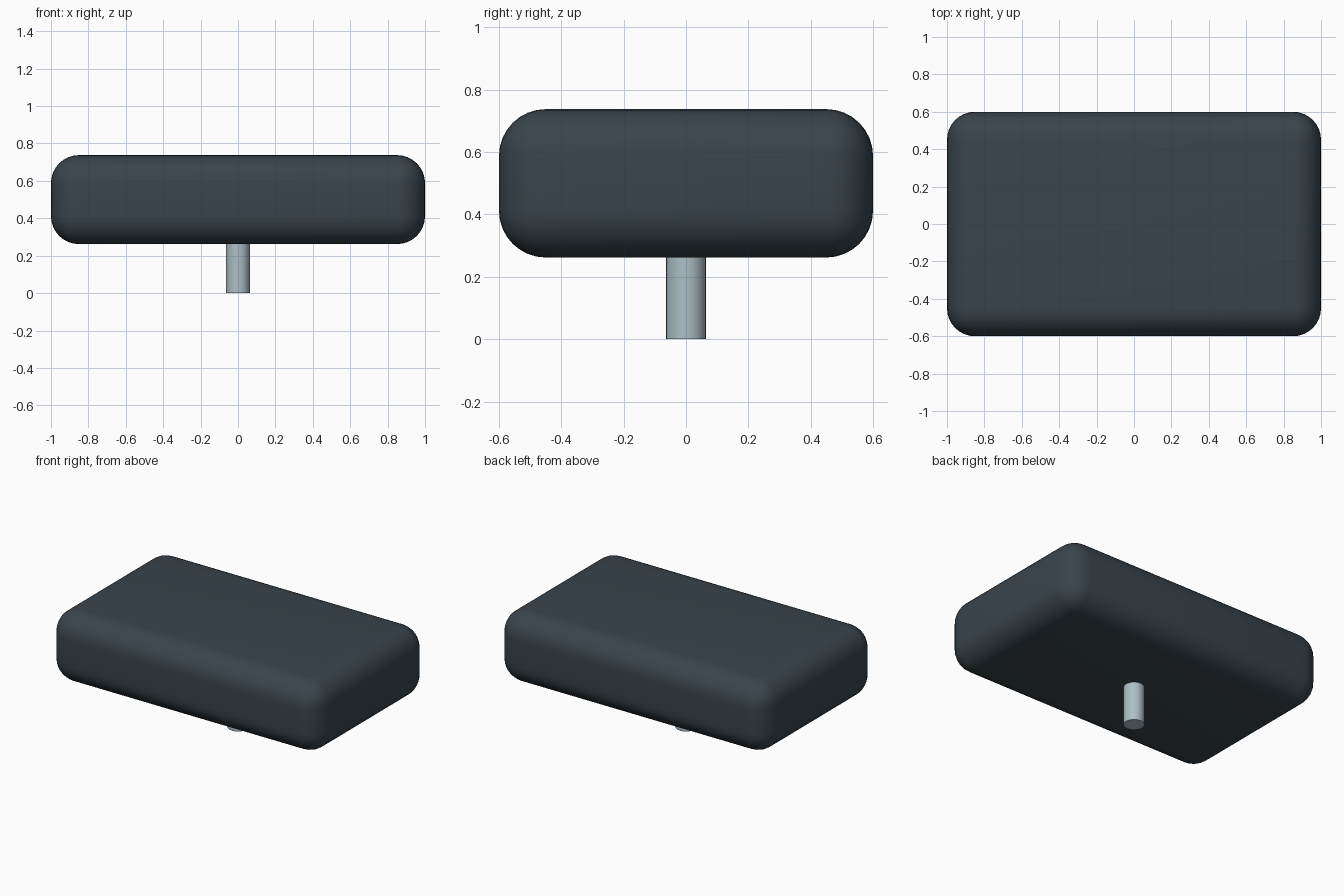
import bpy

if "Cube" in bpy.data.objects:
    bpy.data.objects.remove(bpy.data.objects["Cube"])


def material(name, color):
    mat = bpy.data.materials.new(name)
    mat.diffuse_color = color
    mat.use_nodes = True
    mat.node_tree.nodes["Principled BSDF"].inputs["Base Color"].default_value = mat.diffuse_color
    return mat


def finish(obj, name, mat):
    obj.name = name
    obj.data.materials.append(mat)
    bpy.ops.object.shade_smooth_by_angle()


# Rounded cushion-like block
bpy.ops.mesh.primitive_cube_add(size=1, location=(0, 0, 0.5))
block = bpy.context.object
block.scale = (2.0, 1.2, 0.476)
bpy.ops.object.transform_apply(location=False, rotation=False, scale=True)
bevel = block.modifiers.new("round_edges", "BEVEL")
bevel.width = 0.15
bevel.segments = 8
bpy.ops.object.modifier_apply(modifier=bevel.name)
finish(block, "rounded_block", material("dark_slate", (0.04, 0.058, 0.072, 1)))

# Short post that carries the block, its top buried slightly inside
post_top = 0.28
bpy.ops.mesh.primitive_cylinder_add(vertices=32, radius=0.0635, depth=post_top,
                                    location=(0, 0, post_top / 2))
finish(bpy.context.object, "support_post", material("pale_steel", (0.42, 0.52, 0.57, 1)))
